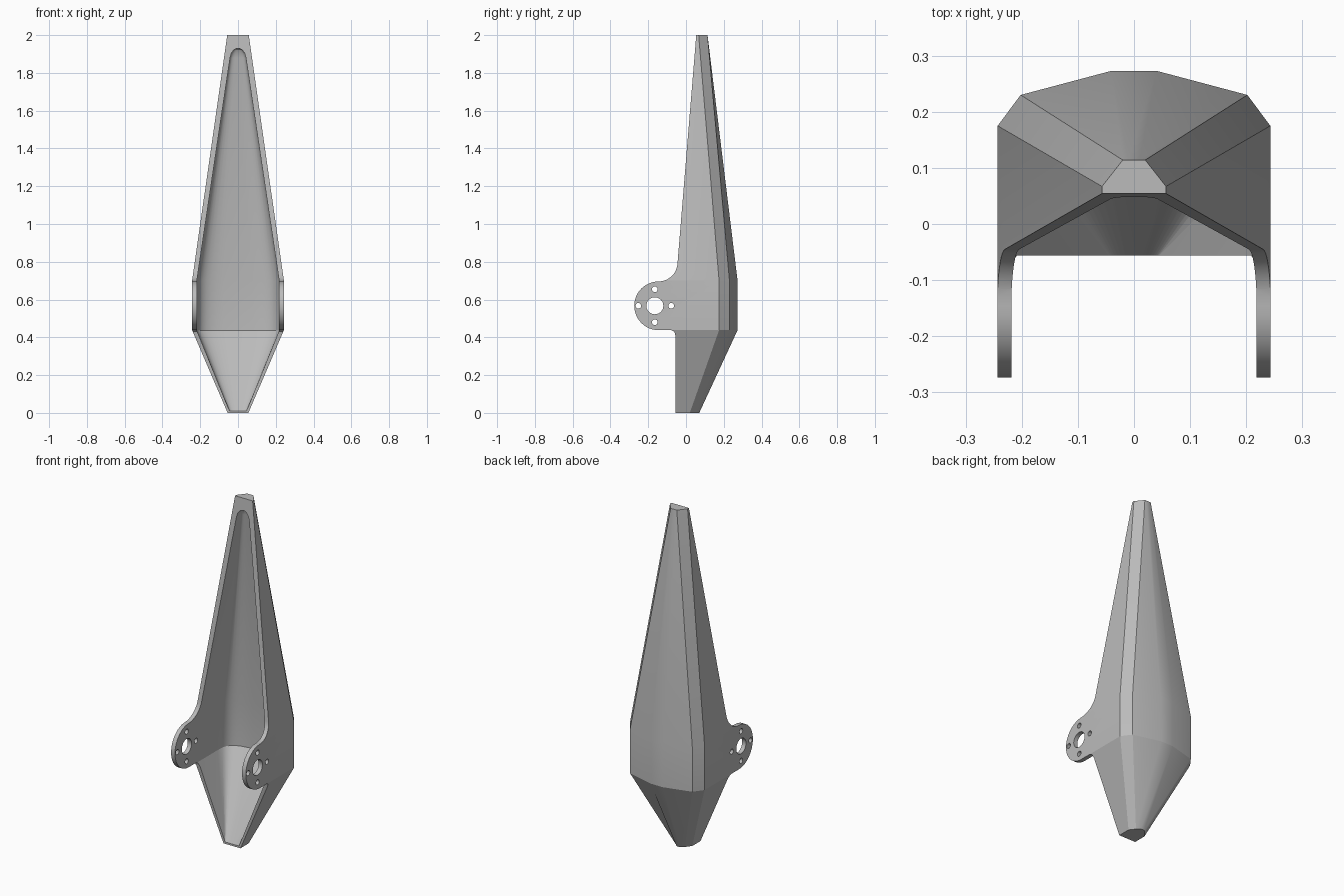
import bpy, bmesh
from math import sin, cos, pi, radians

old = bpy.data.objects.get("Cube")
if old:
    bpy.data.objects.remove(old, do_unlink=True)

grey = bpy.data.materials.new("plain grey")
grey.use_nodes = True
colour = (0.5, 0.5, 0.5, 1)
grey.diffuse_color = colour
grey.node_tree.nodes["Principled BSDF"].inputs["Base Color"].default_value = colour


def loft(name, rings):
    """Closed solid through rings of equal point count."""
    bm = bmesh.new()
    loops = [[bm.verts.new(p) for p in ring] for ring in rings]
    n = len(loops[0])
    for a, b in zip(loops, loops[1:]):
        for i in range(n):
            j = (i + 1) % n
            bm.faces.new((a[i], a[j], b[j], b[i]))
    bm.faces.new(loops[0][::-1])
    bm.faces.new(loops[-1])
    bmesh.ops.recalc_face_normals(bm, faces=bm.faces)
    mesh = bpy.data.meshes.new(name)
    bm.to_mesh(mesh)
    bm.free()
    mesh.materials.append(grey)
    obj = bpy.data.objects.new(name, mesh)
    bpy.context.collection.objects.link(obj)
    return obj


def mirrored(half, z):
    return [(x, y, z) for x, y in half] + [(-x, y, z) for x, y in reversed(half)]


def combine(target, tool, operation):
    mod = target.modifiers.new(operation, 'BOOLEAN')
    mod.operation = operation
    mod.solver = 'EXACT'
    mod.object = tool
    bpy.context.view_layer.objects.active = target
    bpy.ops.object.modifier_apply(modifier=mod.name)
    bpy.data.objects.remove(tool, do_unlink=True)


# Outer hull: side wall, chamfer and back panel, open-ended toward the front
FRONT = -0.35
wide = [(0.243, FRONT), (0.243, 0.175), (0.202, 0.23), (0.04, 0.273)]
foot = [(0.055, FRONT), (0.055, 0.02), (0.03, 0.052), (0.012, 0.07)]
tip = [(0.057, FRONT), (0.057, 0.067), (0.02, 0.114), (0.01, 0.114)]
shell = loft("bracket_shell", [mirrored(foot, 0), mirrored(wide, 0.438),
                               mirrored(wide, 0.70), mirrored(tip, 2.0)])


# Hollow with a rounded back, closing in an arch near the tip
def hollow(z, width, side_y, back_y, steps=9):
    half = [(width, FRONT - 0.1)]
    for i in range(steps):
        t = i / steps * pi / 2
        half.append((width * cos(t) ** 0.6, side_y + (back_y - side_y) * sin(t) ** 0.6))
    return mirrored(half, z)


cavity = loft("cavity", [
    hollow(0.01, 0.045, -0.057, -0.0565),
    hollow(0.436, 0.218, 0.12, 0.245),
    hollow(0.70, 0.218, 0.12, 0.245),
    hollow(1.88, 0.042, 0.075, 0.102),
    hollow(1.905, 0.035, 0.073, 0.098),
    hollow(1.922, 0.022, 0.07, 0.09),
    hollow(1.93, 0.008, 0.066, 0.08)])
combine(shell, cavity, 'DIFFERENCE')

# Side outline: straight front edges, rounded lug and blended fillet
LUG_Z, LUG_Y, LUG_R = 0.567, -0.145, 0.129
outline = [(0.4, -0.1), (-0.056, -0.1), (-0.056, 0.41), (-0.062, 0.43), (-0.078, 0.438)]
for i in range(25):
    a = radians(-90 - 180 * i / 24)
    outline.append((LUG_Y + LUG_R * cos(a), LUG_Z + LUG_R * sin(a)))
for i in range(1, 11):
    a = radians(-90 + 85 * i / 10)
    outline.append((LUG_Y + 0.1 * cos(a), 0.796 + 0.1 * sin(a)))
outline += [(0.0625, 2.1), (0.4, 2.1)]
cutter = loft("side_outline", [[(x, y, z) for y, z in outline] for x in (-0.5, 0.5)])
combine(shell, cutter, 'INTERSECT')


# Pivot hole ringed by four bolt holes, through both lugs
def drill(y, z, radius, sides):
    ring = [(y + radius * cos(2 * pi * i / sides), z + radius * sin(2 * pi * i / sides))
            for i in range(sides)]
    pin = loft("drill", [[(x, b, c) for b, c in ring] for x in (-0.4, 0.4)])
    combine(shell, pin, 'DIFFERENCE')


PIVOT_Y = -0.165
drill(PIVOT_Y, LUG_Z, 0.045, 32)
for k in range(4):
    a = k * pi / 2
    drill(PIVOT_Y + 0.087 * cos(a), LUG_Z + 0.087 * sin(a), 0.015, 16)

# Soft shading across the gentle bends
bpy.ops.object.select_all(action='DESELECT')
shell.select_set(True)
bpy.context.view_layer.objects.active = shell
bpy.ops.object.shade_smooth_by_angle(angle=radians(22))
